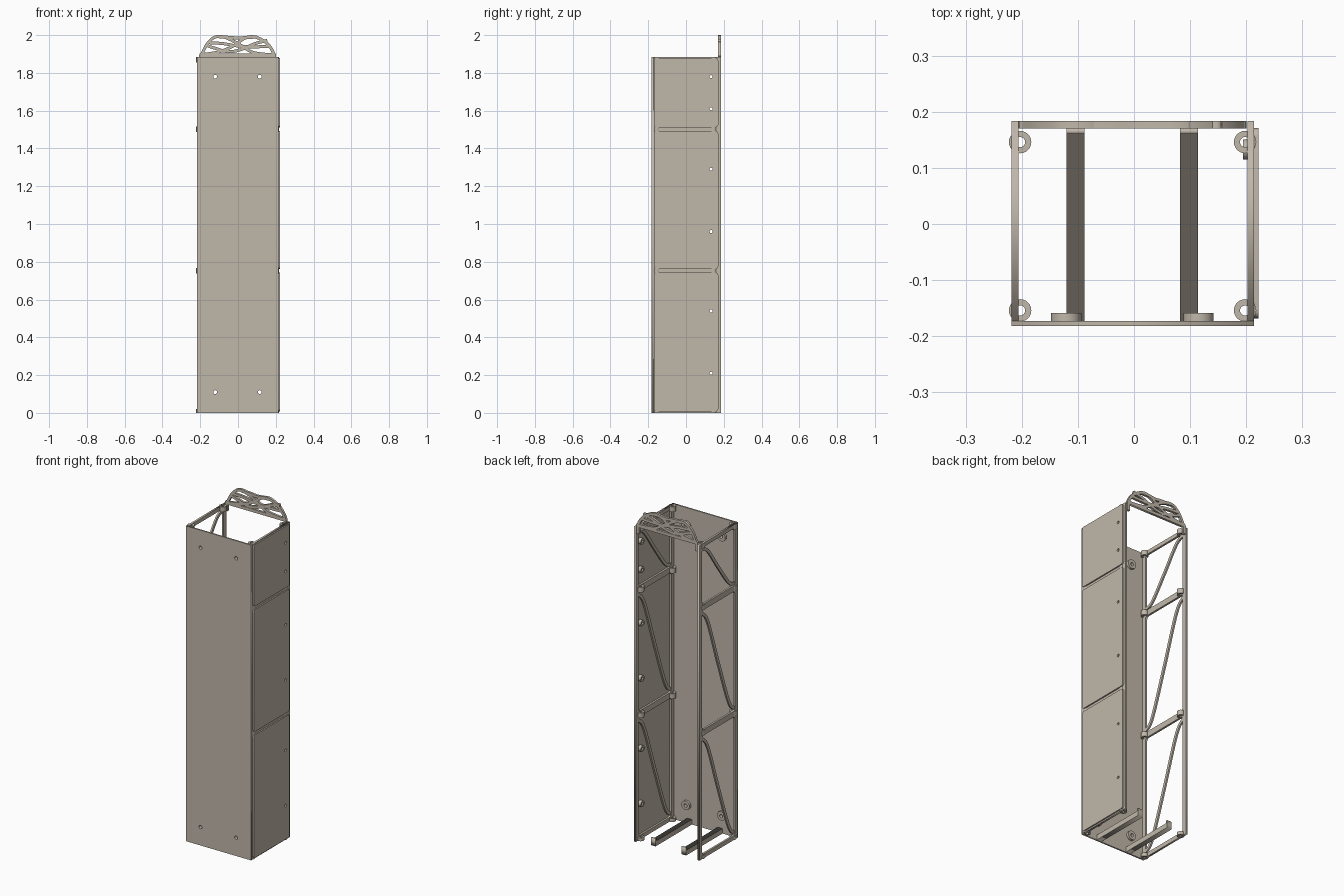
import bpy, math
from mathutils import Matrix, Vector

if "Cube" in bpy.data.objects:
    bpy.data.objects.remove(bpy.data.objects["Cube"])

mat = bpy.data.materials.new("warm_grey")
mat.diffuse_color = (0.53, 0.475, 0.40, 1)
mat.use_nodes = True
mat.node_tree.nodes["Principled BSDF"].inputs["Base Color"].default_value = mat.diffuse_color

# Plane axes: local u, v and the thickness direction
AXES = {
    "front": ((1, 0, 0), (0, 0, 1), (0, -1, 0)),
    "side": ((0, 1, 0), (0, 0, 1), (1, 0, 0)),
    "top": ((1, 0, 0), (0, 1, 0), (0, 0, 1)),
}


def plate(name, loops, plane, lo, hi):
    """Flat plate: first loop is the outline, the others are holes."""
    cu = bpy.data.curves.new(name, 'CURVE')
    cu.dimensions = '2D'
    cu.fill_mode = 'BOTH'
    cu.extrude = (hi - lo) / 2
    for pts in loops:
        s = cu.splines.new('POLY')
        s.points.add(len(pts) - 1)
        for p, (u, v) in zip(s.points, pts):
            p.co = (u, v, 0, 1)
        s.use_cyclic_u = True
    tmp = bpy.data.objects.new(name + "_curve", cu)
    bpy.context.collection.objects.link(tmp)
    bpy.context.view_layer.update()
    me = bpy.data.meshes.new_from_object(
        tmp.evaluated_get(bpy.context.evaluated_depsgraph_get()))
    bpy.data.objects.remove(tmp)
    u, v, n = (Vector(a) for a in AXES[plane])
    m = Matrix((u, v, n)).transposed().to_4x4()
    m.translation = Vector([abs(c) for c in n]) * (lo + hi) / 2
    me.transform(m)
    me.name = name
    me.materials.clear()
    me.materials.append(mat)
    ob = bpy.data.objects.new(name, me)
    bpy.context.collection.objects.link(ob)
    return ob


def rect(u0, u1, v0, v1, r=0.0):
    if r == 0:
        return [(u0, v0), (u1, v0), (u1, v1), (u0, v1)]
    pts = []
    for cu, cv, a0 in ((u1 - r, v1 - r, 0), (u0 + r, v1 - r, 90),
                       (u0 + r, v0 + r, 180), (u1 - r, v0 + r, 270)):
        for k in range(6):
            a = math.radians(a0 + 18 * k)
            pts.append((cu + r * math.cos(a), cv + r * math.sin(a)))
    return pts


def circle(u, v, r, n=24):
    return [(u + r * math.cos(2 * math.pi * k / n),
             v + r * math.sin(2 * math.pi * k / n)) for k in range(n)]


def strip(pts, w, steps=8):
    """Band of width w along a smooth curve through pts."""
    p = [Vector(q) for q in pts]
    p = [2 * p[0] - p[1]] + p + [2 * p[-1] - p[-2]]
    line = []
    for i in range(1, len(p) - 2):
        a, b, c, d = p[i - 1:i + 3]
        for k in range(steps):
            t = k / steps
            line.append(0.5 * (2 * b + (c - a) * t + (2 * a - 5 * b + 4 * c - d) * t * t
                               + (3 * b - a - 3 * c + d) * t ** 3))
    line.append(p[-2])
    left, right = [], []
    for i, q in enumerate(line):
        t = (line[min(i + 1, len(line) - 1)] - line[max(i - 1, 0)]).normalized()
        n = Vector((-t.y, t.x)) * w / 2
        left.append(tuple(q + n))
        right.append(tuple(q - n))
    return left + right[::-1]


TOP = 1.885
BAYS = ((0.025, 0.735), (0.77, 1.485), (1.52, 1.862))
SCREW_X, SCREW_Z = (-0.121, 0.115), (0.11, 1.78)

# Front panel with four screw holes and rings behind them
plate("front_panel", [rect(-0.218, 0.214, 0, TOP)] +
      [circle(x, z, 0.010) for x in SCREW_X for z in SCREW_Z], "front", -0.182, -0.173)
for x in SCREW_X:
    for z in SCREW_Z:
        plate("front_screw_ring", [circle(x, z, 0.027), circle(x, z, 0.010)],
              "front", -0.174, -0.159)

# Side frames with curved diagonal braces and corner bosses
for side, x0, bx in (("left", -0.218, -0.203), ("right", 0.202, 0.198)):
    x1 = x0 + 0.012
    plate(side + "_frame", [rect(-0.174, 0.184, 0, TOP)] +
          [rect(-0.150, 0.158, a, b, 0.015) for a, b in BAYS], "side", x0, x1)
    for a, b in BAYS:
        h = b - a
        path = [(-0.155, a + 0.01), (-0.10, a + 0.10 * h), (0.0, a + 0.48 * h),
                (0.10, a + 0.88 * h), (0.163, b - 0.01)]
        plate(side + "_brace", [strip(path, 0.018)], "side", x0 + 0.001, x1 - 0.001)
    for z0, z1 in ((0, 0.02), (0.737, 0.767), (1.487, 1.517), (TOP - 0.03, TOP)):
        for y in (-0.154, 0.146):
            plate(side + "_corner_boss", [circle(bx, y, 0.020), circle(bx, y, 0.009)],
                  "top", z0, z1)

# Right cover panels with screw holes and rings inside
for (a, b), holes in zip(((0.008, 0.743), (0.762, 1.493), (1.512, 1.88)),
                         ((0.21, 0.54), (0.96, 1.29), (1.61, 1.78))):
    plate("right_cover_panel", [rect(-0.168, 0.171, a, b, 0.015)] +
          [circle(0.133, z, 0.008) for z in holes], "side", 0.2135, 0.222)
    for z in holes:
        plate("cover_screw_ring", [circle(0.133, z, 0.018), circle(0.133, z, 0.008)],
              "side", 0.194, 0.2135)

# Floor beams with a raised lip at the back
for x in (-0.104, 0.098):
    plate("floor_beam", [[(-0.174, 0), (0.17, 0), (0.17, 0.045), (0.16, 0.045),
                          (0.16, 0.03), (-0.174, 0.03)]], "side", x - 0.016, x + 0.016)

# Crest: base bar, feet and interwoven bands
plate("crest_base", [rect(-0.205, 0.2, TOP, TOP + 0.018)], "front", 0.170, 0.184)
for x in (-0.198, 0.19):
    plate("crest_foot", [rect(x - 0.008, x + 0.008, TOP - 0.04, TOP + 0.01)],
          "front", 0.170, 0.184)
BANDS = (
    [(-0.195, 1.89), (-0.165, 1.95), (-0.125, 1.988), (-0.075, 1.990), (0.0, 1.955),
     (0.07, 1.912), (0.13, 1.90), (0.19, 1.896)],
    [(-0.195, 1.895), (-0.10, 1.912), (-0.03, 1.94), (0.035, 1.983), (0.085, 1.991),
     (0.14, 1.967), (0.175, 1.93), (0.193, 1.89)],
    [(-0.165, 1.945), (-0.12, 1.93), (-0.05, 1.912), (0.02, 1.925), (0.09, 1.955),
     (0.155, 1.972)],
    [(-0.10, 1.990), (-0.04, 1.988), (0.0, 1.984), (0.05, 1.988), (0.10, 1.989)],
    [(-0.155, 1.96), (-0.08, 1.955), (-0.02, 1.945), (0.06, 1.938), (0.17, 1.94)],
)
for pts in BANDS:
    plate("crest_band", [strip(pts, 0.016)], "front", 0.170, 0.184)
